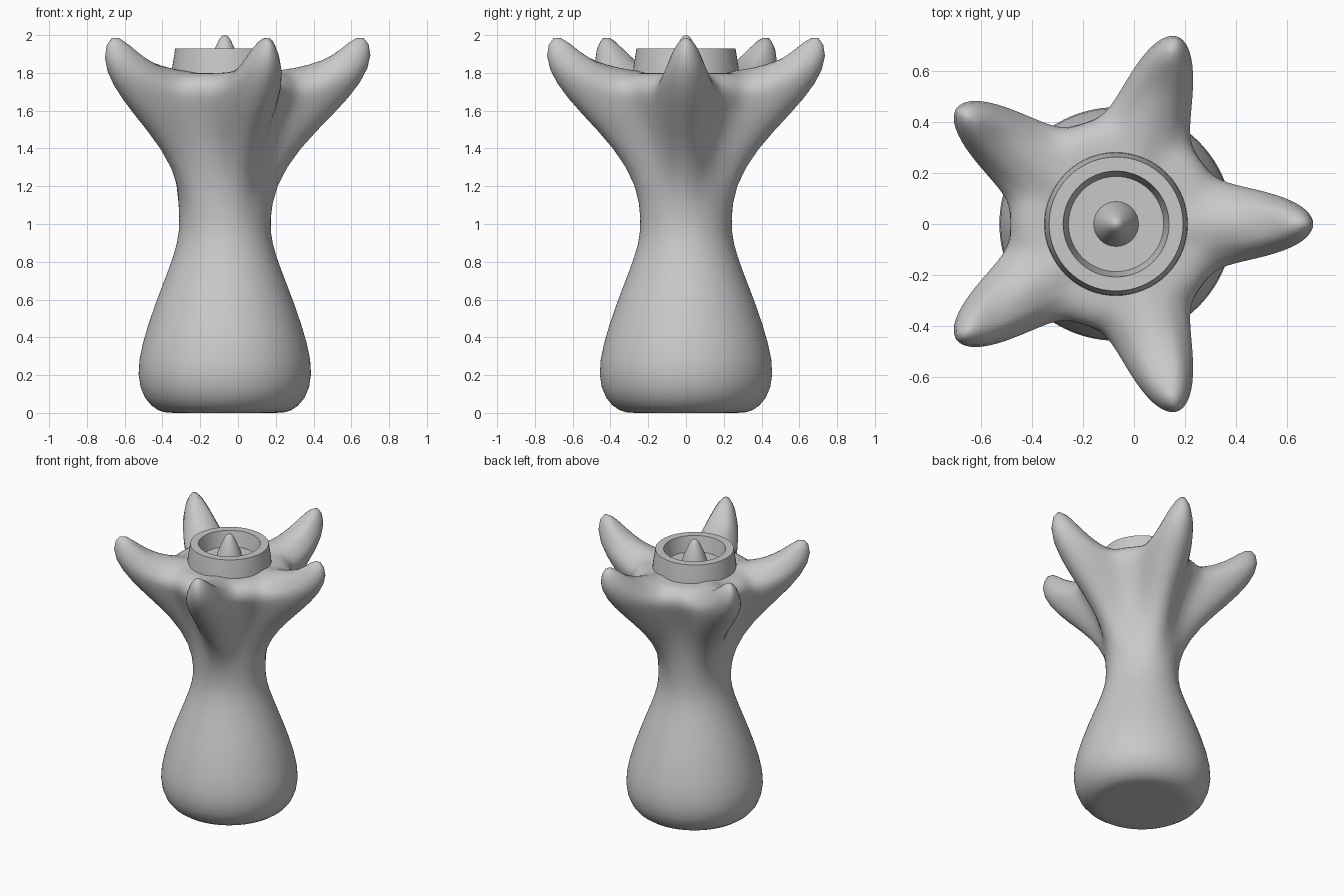
import bpy, bmesh, math

AXIS_X = -0.07
PRONGS = 5
STEPS = 24  # columns per prong

cube = bpy.data.objects.get("Cube")
if cube:
    bpy.data.objects.remove(cube, do_unlink=True)

grey = bpy.data.materials.new("plain_grey")
grey.use_nodes = True
grey.diffuse_color = (0.58, 0.58, 0.58, 1)
grey.node_tree.nodes["Principled BSDF"].inputs["Base Color"].default_value = (0.58, 0.58, 0.58, 1)


def make_object(name, bm):
    bmesh.ops.recalc_face_normals(bm, faces=bm.faces)
    mesh = bpy.data.meshes.new(name)
    bm.to_mesh(mesh)
    bm.free()
    mesh.materials.append(grey)
    obj = bpy.data.objects.new(name, mesh)
    obj.location.x = AXIS_X
    bpy.context.collection.objects.link(obj)
    return obj


def shade(obj, degrees):
    bpy.ops.object.select_all(action='DESELECT')
    obj.select_set(True)
    bpy.context.view_layer.objects.active = obj
    bpy.ops.object.shade_smooth_by_angle(angle=math.radians(degrees))


def loft(rings):
    """Join closed rings of points and cap both ends."""
    bm = bmesh.new()
    loops = [[bm.verts.new(p) for p in ring] for ring in rings]
    for low, high in zip(loops, loops[1:]):
        for i in range(len(low)):
            j = (i + 1) % len(low)
            bm.faces.new((low[i], low[j], high[j], high[i]))
    bm.faces.new(loops[0][::-1])
    bm.faces.new(loops[-1])
    return bm


def round_ring(r, z, count):
    turn = math.tau / count
    return [(r * math.cos(i * turn), r * math.sin(i * turn), z) for i in range(count)]


def star_ring(valley, prong, width, power):
    """Ring that swings from the valley point out to the prong point."""
    points = []
    for k in range(PRONGS):
        for i in range(STEPS):
            u = 2 * i / STEPS - 1
            # columns crowd together along each prong
            off = math.copysign(abs(u) ** 1.4, u) * math.pi / PRONGS
            w = math.exp(-abs(off / width) ** 2.1)
            r = valley[0] + (prong[0] - valley[0]) * w
            z = valley[1] + (prong[1] - valley[1]) * w ** power
            a = k * math.tau / PRONGS + off
            points.append((r * math.cos(a), r * math.sin(a), z))
    return points


# Body: bulbous foot and narrow waist, then a crown of five upturned prongs
foot = [(0.2, 0), (0.29, 0), (0.35, 0.005), (0.43, 0.07), (0.467, 0.2),
        (0.441, 0.36), (0.372, 0.57), (0.296, 0.76), (0.248, 0.9), (0.237, 1.02)]
crown = [  # valley (r, z), prong (r, z), angular width, height falloff
    ((0.25, 1.2), (0.265, 1.2), 0.35, 1),
    ((0.287, 1.38), (0.39, 1.4), 0.33, 1),
    ((0.34, 1.52), (0.585, 1.59), 0.3, 1),
    ((0.39, 1.63), (0.728, 1.75), 0.275, 1.2),
    ((0.42, 1.7), (0.79, 1.9), 0.262, 1.5),
    ((0.405, 1.755), (0.74, 2.012), 0.23, 2),
    ((0.37, 1.785), (0.66, 1.968), 0.2, 2),
    ((0.335, 1.797), (0.57, 1.885), 0.2, 2),
    ((0.3, 1.8), (0.45, 1.842), 0.23, 2),
    ((0.24, 1.8), (0.3, 1.81), 0.25, 1),
    ((0.1, 1.8), (0.1, 1.8), 0.25, 1)]
rings = [star_ring((r, z), (r, z), 1, 1) for r, z in foot]
rings += [star_ring(*spec) for spec in crown]
body = make_object("pronged_body", loft(rings))
subsurf = body.modifiers.new("smooth_surface", 'SUBSURF')
subsurf.levels = subsurf.render_levels = 1
shade(body, 180)

# Collar: tapered cup with a flat rim and a sunken floor
cup = [(0.285, 1.74), (0.278, 1.83), (0.262, 1.93), (0.207, 1.93), (0.186, 1.82)]
collar = make_object("collar_cup", loft([round_ring(r, z, 64) for r, z in cup]))
shade(collar, 30)

# Central spike: rounded cone standing on the floor of the cup
cone = [(0.09, 1.81), (0.077, 1.87), (0.052, 1.93), (0.031, 1.975), (0.017, 1.994), (0.004, 2)]
spike = make_object("centre_spike", loft([round_ring(r, z, 32) for r, z in cone]))
shade(spike, 60)
